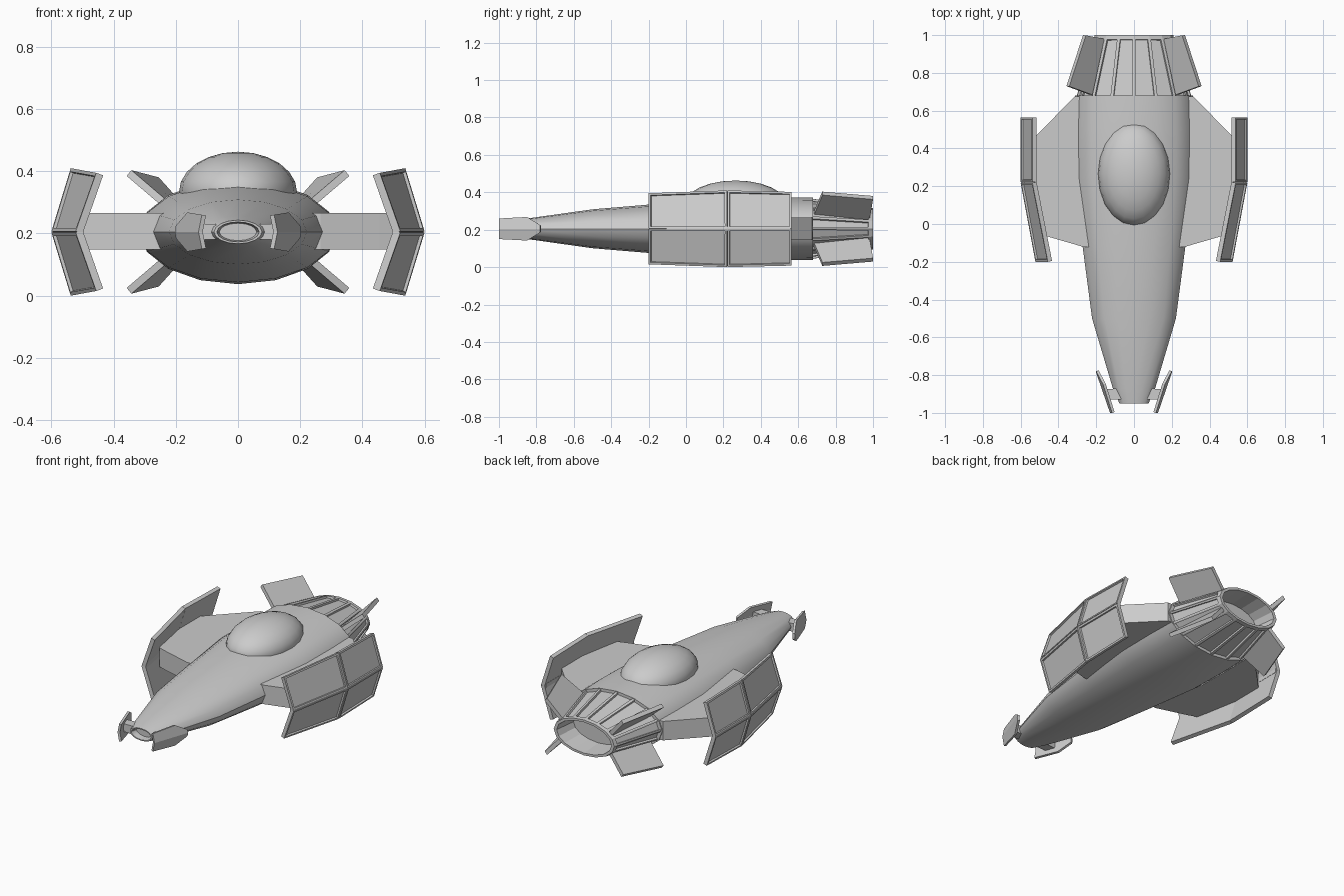
import bpy, bmesh, math
from mathutils import Vector

if "Cube" in bpy.data.objects:
    bpy.data.objects.remove(bpy.data.objects["Cube"])

ZC = 0.205   # height of the ship's centre line
SEG = 16


def finish(name, bm, smooth=False):
    me = bpy.data.meshes.new(name)
    bm.to_mesh(me)
    bm.free()
    ob = bpy.data.objects.new(name, me)
    bpy.context.collection.objects.link(ob)
    if smooth:
        bpy.ops.object.select_all(action='DESELECT')
        ob.select_set(True)
        bpy.context.view_layer.objects.active = ob
        bpy.ops.object.shade_smooth_by_angle(angle=math.radians(35))
    return ob


def loft(name, stations, panel_band=None, smooth=True):
    """Elliptical rings (y, half width, half height) joined along y."""
    bm = bmesh.new()
    rings = []
    for y, w, h in stations:
        rings.append([bm.verts.new((w * math.sin(2 * math.pi * i / SEG), y,
                                    ZC + h * math.cos(2 * math.pi * i / SEG)))
                      for i in range(SEG)])
    panels = []
    for k in range(len(rings) - 1):
        for i in range(SEG):
            j = (i + 1) % SEG
            f = bm.faces.new((rings[k][i], rings[k][j], rings[k + 1][j], rings[k + 1][i]))
            if k == panel_band:
                panels.append(f)
    bm.faces.new(rings[0])
    bm.faces.new(rings[-1])
    bmesh.ops.recalc_face_normals(bm, faces=bm.faces)
    if panels:
        bmesh.ops.inset_individual(bm, faces=panels, thickness=0.012)
        bmesh.ops.inset_individual(bm, faces=panels, thickness=0.002, depth=-0.012)
    return finish(name, bm, smooth)


def plate(name, pts, sx, sz, thick, frame=0.0):
    """Flat plate thickened towards the hull, mirrored by sx and sz.
    Points are (x, y, height above centre line)."""
    pts = [Vector(p) for p in pts]
    n = (pts[1] - pts[0]).cross(pts[-1] - pts[0]).normalized()
    if n.x > 0:
        n = -n
    place = lambda v: (v.x * sx, v.y, ZC + v.z * sz)
    bm = bmesh.new()
    out = [bm.verts.new(place(p)) for p in pts]
    inn = [bm.verts.new(place(p + n * thick)) for p in pts]
    face = bm.faces.new(out)
    bm.faces.new(inn)
    for i in range(len(pts)):
        j = (i + 1) % len(pts)
        bm.faces.new((out[i], out[j], inn[j], inn[i]))
    bmesh.ops.recalc_face_normals(bm, faces=bm.faces)
    if frame:
        bmesh.ops.inset_individual(bm, faces=[face], thickness=frame)
        bmesh.ops.inset_individual(bm, faces=[face], thickness=0.002, depth=-0.01)
    return finish(name, bm)


def slab(name, outline, sx, z0, z1):
    """Vertical prism from an xy outline."""
    bm = bmesh.new()
    lo = [bm.verts.new((x * sx, y, z0)) for x, y in outline]
    hi = [bm.verts.new((x * sx, y, z1)) for x, y in outline]
    bm.faces.new(lo)
    bm.faces.new(hi)
    for i in range(len(lo)):
        j = (i + 1) % len(lo)
        bm.faces.new((lo[i], lo[j], hi[j], hi[i]))
    bmesh.ops.recalc_face_normals(bm, faces=bm.faces)
    return finish(name, bm)


# Main hull with a small recessed nose opening
loft("hull", [(-0.91, 0.06, 0.028), (-0.95, 0.068, 0.032), (-0.95, 0.077, 0.038),
              (-0.87, 0.112, 0.052), (-0.5, 0.222, 0.104), (-0.12, 0.272, 0.136),
              (0.25, 0.315, 0.162), (0.50, 0.317, 0.168), (0.68, 0.312, 0.166)])

# Tapered engine with recessed panels and open nozzle
loft("engine", [(0.67, 0.306, 0.162), (0.985, 0.212, 0.112), (1.0, 0.208, 0.11),
                (1.0, 0.188, 0.096), (0.86, 0.17, 0.086)], panel_band=0, smooth=False)

# Canopy bubble
bm = bmesh.new()
bmesh.ops.create_uvsphere(bm, u_segments=20, v_segments=12, radius=1)
for v in bm.verts:
    v.co = (v.co.x * 0.19, 0.265 + v.co.y * 0.275, 0.333 + v.co.z * 0.13)
finish("canopy", bm, True)

for sx, side in ((1, "right"), (-1, "left")):
    # Wing slab and nose fin stub
    slab("wing_" + side, [(0.15, 0.67), (0.315, 0.675), (0.51, 0.475), (0.562, 0.42),
                          (0.562, 0.2), (0.505, -0.05), (0.455, -0.067),
                          (0.265, -0.122), (0.15, -0.122)], sx, 0.148, 0.266)
    slab("nose_fin_stub_" + side, [(0.07, -0.87), (0.165, -0.875), (0.145, -0.93),
                                   (0.07, -0.93)], sx, 0.18, 0.23)
    for sz, level in ((1, "upper"), (-1, "lower")):
        tag = level + "_" + side
        # Folded side shields, rear and front sections
        plate("rear_shield_" + tag, [(0.6, 0.222, 0.002), (0.6, 0.565, 0.002),
                                     (0.538, 0.565, 0.197), (0.538, 0.222, 0.205)],
              sx, sz, 0.024, 0.016)
        plate("front_shield_" + tag, [(0.522, -0.2, 0.002), (0.6, 0.218, 0.002),
                                      (0.538, 0.218, 0.205), (0.456, -0.2, 0.19)],
              sx, sz, 0.024, 0.016)
        # Diagonal tail fin
        plate("tail_fin_" + tag, [(0.235, 0.685, 0.075), (0.165, 0.98, 0.04),
                                  (0.27, 1.0, 0.157), (0.358, 0.73, 0.18)],
              sx, sz, 0.024)
        # Small folded nose fin
        plate("nose_fin_" + tag, [(0.127, -1.0, 0.0), (0.203, -0.78, 0.0),
                                  (0.2, -0.78, 0.02), (0.163, -0.85, 0.063),
                                  (0.116, -1.0, 0.055)], sx, sz, 0.014)
    # Hinge spine behind the shield fold
    slab("shield_spine_" + side, [(0.596, 0.56), (0.57, 0.56), (0.57, 0.22), (0.495, -0.195),
                                  (0.517, -0.195), (0.596, 0.22)], sx, ZC - 0.012, ZC + 0.012)
